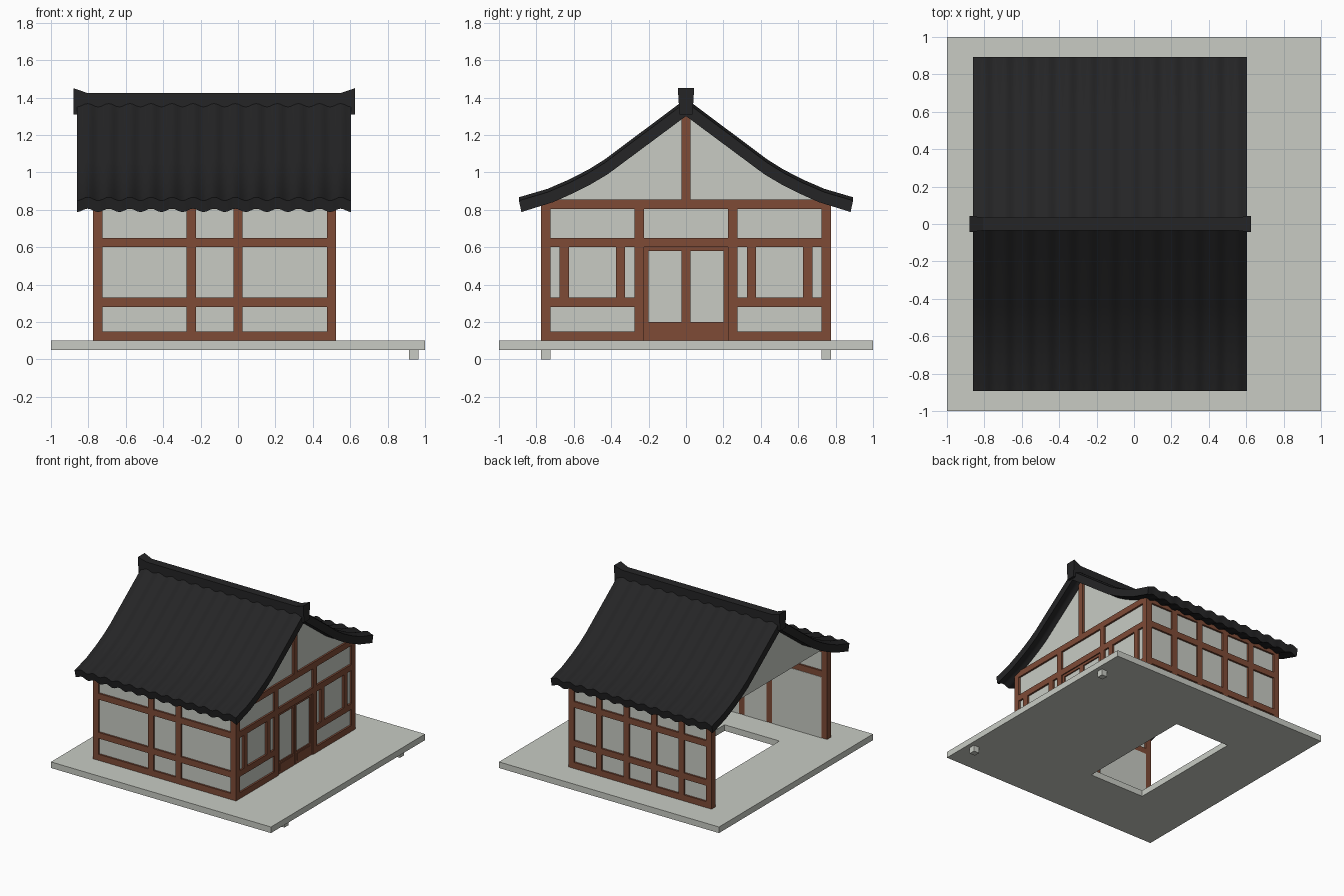
import bpy, bmesh, math

cube = bpy.data.objects.get("Cube")
if cube:
    bpy.data.objects.remove(cube, do_unlink=True)


def material(name, rgb):
    m = bpy.data.materials.new(name)
    m.use_nodes = True
    m.diffuse_color = (*rgb, 1)
    m.node_tree.nodes["Principled BSDF"].inputs["Base Color"].default_value = (*rgb, 1)
    return m


PLASTER = material("pale grey plaster", (0.58, 0.60, 0.55))
WOOD = material("red brown wood", (0.21, 0.07, 0.037))
TILE = material("black roof tile", (0.018, 0.018, 0.019))


def finish(name, bm, mat):
    bmesh.ops.recalc_face_normals(bm, faces=bm.faces)
    mesh = bpy.data.meshes.new(name)
    bm.to_mesh(mesh)
    bm.free()
    mesh.materials.append(mat)
    obj = bpy.data.objects.new(name, mesh)
    bpy.context.collection.objects.link(obj)
    return obj


def box(name, xs, ys, zs, mat):
    bm = bmesh.new()
    bmesh.ops.create_cube(bm, size=1)
    for v in bm.verts:
        for i, (lo, hi) in enumerate((xs, ys, zs)):
            v.co[i] = hi if v.co[i] > 0 else lo
    return finish(name, bm, mat)


def prism(name, outline, axis, lo, hi, mat):
    """Extrude a flat outline along x (axis 0) or y (axis 1)."""
    bm = bmesh.new()
    put = lambda a, z, d: (d, a, z) if axis == 0 else (a, d, z)
    face = bm.faces.new([bm.verts.new(put(a, z, lo)) for a, z in outline])
    new = bmesh.ops.extrude_face_region(bm, geom=[face])["geom"]
    for v in new:
        if isinstance(v, bmesh.types.BMVert):
            v.co[axis] = hi
    return finish(name, bm, mat)


def around(c, half):
    return (c - half, c + half)


H = 0.025          # half the timber width
FLOOR, EAVE = 0.1, 0.85
LOW, MID, TOP = (0.28, 0.33), (0.6, 0.65), (0.805, 0.855)
SILL = (FLOOR, 0.15)

# Floor slab with a rectangular opening
bm = bmesh.new()
outer = [bm.verts.new((x, y, 0.05)) for x, y in ((-1, -1), (1, -1), (1, 1), (-1, 1))]
inner = [bm.verts.new((x, y, 0.05)) for x, y in ((-.5, -.5), (0, -.5), (0, .5), (-.5, .5))]
ring = [bm.faces.new((outer[i], outer[(i + 1) % 4], inner[(i + 1) % 4], inner[i])) for i in range(4)]
for g in bmesh.ops.extrude_face_region(bm, geom=ring)["geom"]:
    if isinstance(g, bmesh.types.BMVert):
        g.co.z = FLOOR
finish("floor_slab", bm, PLASTER)
for side, s in (("right", -1), ("left", 1)):
    box(f"foot_{side}", around(0.94, H), around(s * 0.75, H), (0, 0.05), PLASTER)


# Long walls: posts, rails between the posts, and thin infill panels
def long_wall(name, y, posts):
    for i, x in enumerate(posts):
        box(f"{name}_post_{i}", around(x, H), around(y, H), (FLOOR, EAVE), WOOD)
    for i, (a, b) in enumerate(zip(posts, posts[1:])):
        for part, zs in (("sill", SILL), ("low_rail", LOW), ("mid_rail", MID), ("top_rail", TOP)):
            box(f"{name}_{part}_{i}", (a + H, b - H), around(y, H), zs, WOOD)
        box(f"{name}_panel_{i}", (a + H, b - H), around(y, 0.01), (FLOOR, EAVE), PLASTER)


FRONT = [-0.75, -0.25, 0, 0.5]
long_wall("front_wall", -0.75, FRONT)
long_wall("back_wall", 0.75, [-0.75 + 0.25 * i for i in range(6)])

# Plain lining on the inside of the front wall
for i, (a, b) in enumerate(zip(FRONT, FRONT[1:])):
    box(f"front_wall_lining_{i}", (a + H, b - H), (-0.74, -0.722), (FLOOR, MID[0]), PLASTER)

# Entrance wall
WX = 0.5
wall = around(WX, H)
thin = around(WX, 0.01)
box("entrance_top_beam", wall, (-0.725, 0.725), TOP, WOOD)
for side, s in (("right", -1), ("left", 1)):
    def span(a, b):
        return tuple(sorted((s * a, s * b)))

    box(f"entrance_post_{side}", wall, span(0.225, 0.275), (FLOOR, TOP[0]), WOOD)
    for part, zs in (("sill", SILL), ("low_rail", LOW), ("mid_rail", MID)):
        box(f"entrance_{part}_{side}", wall, span(0.275, 0.725), zs, WOOD)
    for i, y in enumerate((0.35, 0.65)):
        box(f"window_bar_{side}_{i}", wall, span(y - H, y + H), (LOW[1], MID[0]), WOOD)
    box(f"entrance_panel_{side}", thin, span(0.275, 0.725), (FLOOR, EAVE), PLASTER)

    # Door leaf: two stiles, top rail, kick board with a raised plate, pale panel
    leaf = around(WX, 0.016)
    box(f"door_outer_stile_{side}", leaf, span(0.2, 0.225), (FLOOR, MID[0]), WOOD)
    box(f"door_inner_stile_{side}", leaf, span(0.001, 0.025), (FLOOR, MID[0]), WOOD)
    box(f"door_top_rail_{side}", leaf, span(0.025, 0.2), (0.58, MID[0]), WOOD)
    box(f"door_kick_board_{side}", leaf, span(0.025, 0.2), (FLOOR, 0.2), WOOD)
    box(f"door_kick_plate_{side}", (WX + 0.016, WX + 0.021), span(0.028, 0.198), (0.125, 0.185), WOOD)
    box(f"door_panel_{side}", around(WX, 0.006), span(0.025, 0.2), (0.2, 0.58), PLASTER)
box("door_lintel", wall, (-0.225, 0.225), MID, WOOD)
box("door_upper_panel", thin, (-0.225, 0.225), (MID[1], TOP[0]), PLASTER)
box("gable_post", wall, around(0, H), (EAVE, 1.32), WOOD)

# Curved roof section, from ridge to eave
UPPER = [(0, 1.385), (0.435, 1.06), (0.52, 1.007), (0.62, 0.955), (0.74, 0.903), (0.893, 0.858)]
LOWER = [(0, 1.31), (0.42, 0.998), (0.51, 0.945), (0.60, 0.899), (0.71, 0.85), (0.88, 0.797)]


def both_sides(profile):
    return [(-y, z) for y, z in reversed(profile)] + profile[1:]


# Gable infill at both ends
under = [(y, z + 0.015) for y, z in LOWER[:-1]] + [(0.74, EAVE)]
gable = both_sides(under)
prism("entrance_gable_panel", gable, 0, WX - 0.01, WX + 0.01, PLASTER)
prism("open_end_gable_panel", gable, 0, -0.76, -0.74, PLASTER)

# Corrugated tile roof, lofted along x
X0, X1, WAVES, STEPS = -0.86, 0.605, 13, 8
bm = bmesh.new()
top, bottom = both_sides(UPPER), both_sides(LOWER)
section = top + bottom[::-1]
count = len(section)
rings = []
for k in range(WAVES * STEPS + 1):
    t = k / STEPS
    x = X0 + (X1 - X0) * t / WAVES
    dz = -0.009 * math.cos(2 * math.pi * t)
    rings.append([bm.verts.new((x, y, z + dz)) for y, z in section])
for a, b in zip(rings, rings[1:]):
    for i in range(count):
        j = (i + 1) % count
        bm.faces.new((a[i], a[j], b[j], b[i]))
for end in (rings[0], rings[-1]):
    for i in range(len(top) - 1):
        bm.faces.new((end[i], end[i + 1], end[count - 2 - i], end[count - 1 - i]))
roof = finish("tile_roof", bm, TILE)
roof.data.shade_smooth()
roof.data.set_sharp_from_angle(angle=math.radians(35))

# Ridge cap with raised, slightly flared ends
MIDX = (X0 + X1) / 2
half = [(0.752, 1.31), (0.752, 1.45), (0.68, 1.425)]
outline = [(MIDX + x, z) for x, z in half] + [(MIDX - x, z) for x, z in reversed(half)]
ridge = prism("ridge_cap", outline, 1, -0.035, 0.035, TILE)
for v in ridge.data.vertices:
    if v.co.z > 1.44:
        v.co.y *= 1.25
